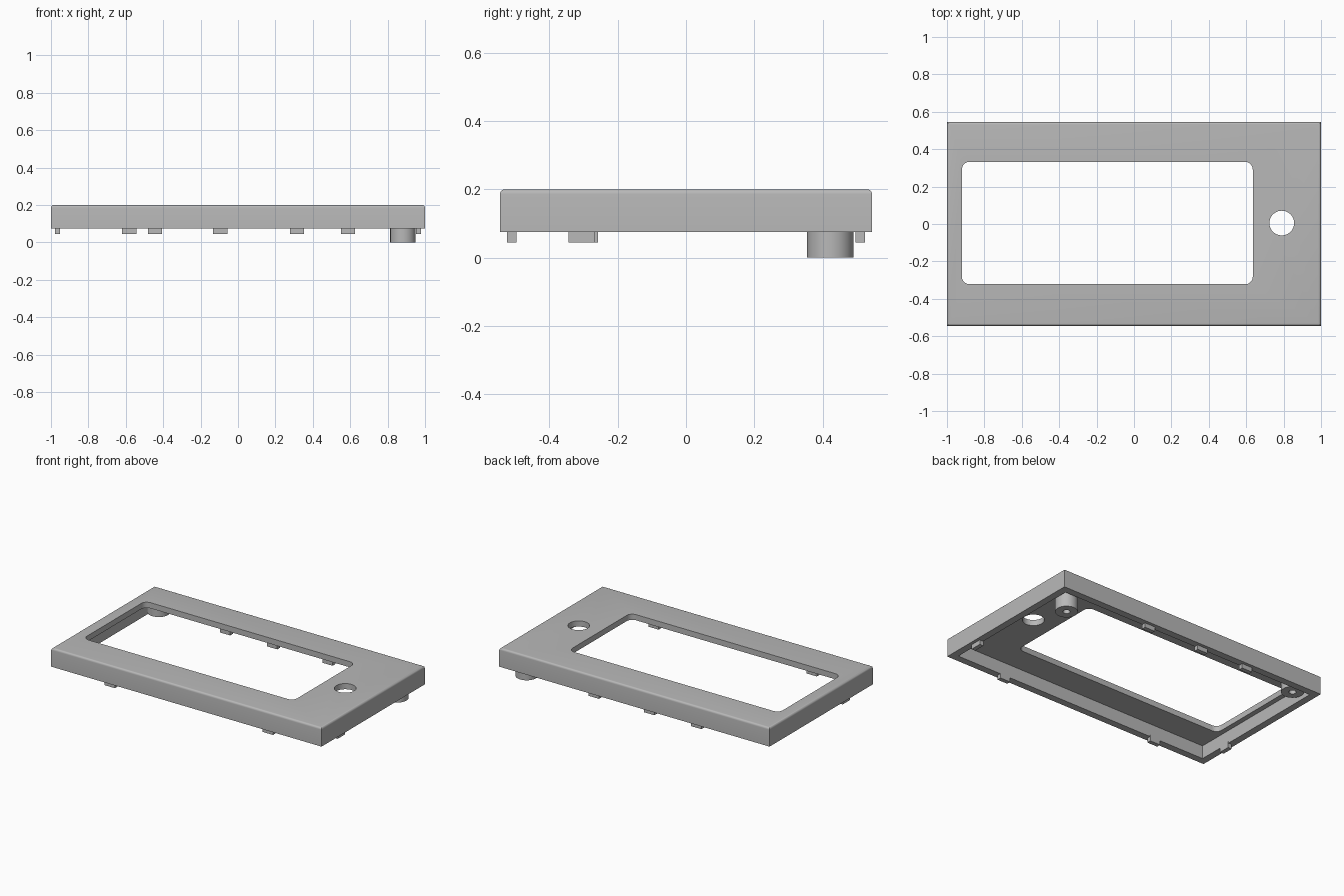
import bpy
import bmesh
from mathutils import Matrix, Vector

default = bpy.data.objects.get("Cube")
if default:
    bpy.data.objects.remove(default, do_unlink=True)

grey = bpy.data.materials.new("light_grey_plastic")
grey.use_nodes = True
colour = (0.48, 0.48, 0.48, 1)
grey.diffuse_color = colour
grey.node_tree.nodes["Principled BSDF"].inputs["Base Color"].default_value = colour

RIM_Z, TOP_Z, CEILING_Z = 0.075, 0.2, 0.162
HALF_X, HALF_Y, WALL = 1.0, 0.545, 0.047


def add_object(name, bm):
    mesh = bpy.data.meshes.new(name)
    bm.to_mesh(mesh)
    bm.free()
    mesh.materials.append(grey)
    obj = bpy.data.objects.new(name, mesh)
    bpy.context.collection.objects.link(obj)
    return obj


def box(name, low, high, radius=0.0, pick=None):
    """Box between two corners; edges chosen by pick are rounded."""
    low, high = Vector(low), Vector(high)
    bm = bmesh.new()
    size = Matrix.Diagonal((*(high - low), 1))
    bmesh.ops.create_cube(bm, size=1, matrix=Matrix.Translation((low + high) / 2) @ size)
    if pick:
        edges = [e for e in bm.edges if pick(*(v.co for v in e.verts))]
        bmesh.ops.bevel(bm, geom=edges, offset=radius, segments=5, profile=0.5, affect='EDGES')
    return add_object(name, bm)


def cylinder(name, x, y, low, high, radius):
    bm = bmesh.new()
    bmesh.ops.create_cone(bm, cap_ends=True, segments=48, radius1=radius, radius2=radius,
                          depth=high - low,
                          matrix=Matrix.Translation((x, y, (low + high) / 2)))
    return add_object(name, bm)


def cut(target, cutter):
    cutter.hide_render = True
    mod = target.modifiers.new("cut", 'BOOLEAN')
    mod.operation, mod.solver, mod.object = 'DIFFERENCE', 'EXACT', cutter
    bpy.context.view_layer.objects.active = target
    bpy.ops.object.modifier_apply(modifier=mod.name)
    bpy.data.objects.remove(cutter, do_unlink=True)


def smooth(obj):
    bpy.ops.object.select_all(action='DESELECT')
    obj.select_set(True)
    bpy.context.view_layer.objects.active = obj
    bpy.ops.object.shade_smooth_by_angle(angle=0.6)


# Shell: rounded top edges, hollow underside, window and round hole
shell = box("cover_shell", (-HALF_X, -HALF_Y, RIM_Z), (HALF_X, HALF_Y, TOP_Z), 0.014,
            lambda a, b: min(a.z, b.z) > TOP_Z - 0.001)
cut(shell, box("cavity_cutter", (WALL - HALF_X, WALL - HALF_Y, 0),
               (HALF_X - WALL, HALF_Y - WALL, CEILING_Z)))
cut(shell, box("window_cutter", (-0.92, -0.322, 0), (0.635, 0.332, 0.3), 0.04,
               lambda a, b: abs(a.z - b.z) > 0.1))
cut(shell, cylinder("button_hole_cutter", 0.79, 0.005, 0, 0.3, 0.066))
smooth(shell)

# Screw posts in the back corners, the right one shorter
for side, x, bottom in (("left", 0.882, 0.0), ("right", -0.882, 0.1)):
    post = cylinder(side + "_screw_post", x, 0.423, bottom, CEILING_Z + 0.01, 0.068)
    cut(post, cylinder("screw_hole_cutter", x, 0.423, bottom - 0.05, bottom + 0.05, 0.022))
    smooth(post)

# Snap tabs under the rim
TAB_LOW, OUTER, INNER, HALF_W = 0.045, 0.021, 0.049, 0.038
for side, sign, places in (("back", 1, (0.315, -0.095, -0.443)),
                           ("front", -1, (0.588, -0.582))):
    for i, x in enumerate(places):
        ys = sorted((sign * (HALF_Y - OUTER), sign * (HALF_Y - INNER)))
        box(f"{side}_tab_{i + 1}", (x - HALF_W, ys[0], TAB_LOW),
            (x + HALF_W, ys[1], RIM_Z + 0.01))
for side, sign, y in (("left", 1, -0.306), ("right", -1, -0.296)):
    xs = sorted((sign * (HALF_X - OUTER), sign * (HALF_X - INNER)))
    box(side + "_tab", (xs[0], y - HALF_W, TAB_LOW), (xs[1], y + HALF_W, RIM_Z + 0.01))
